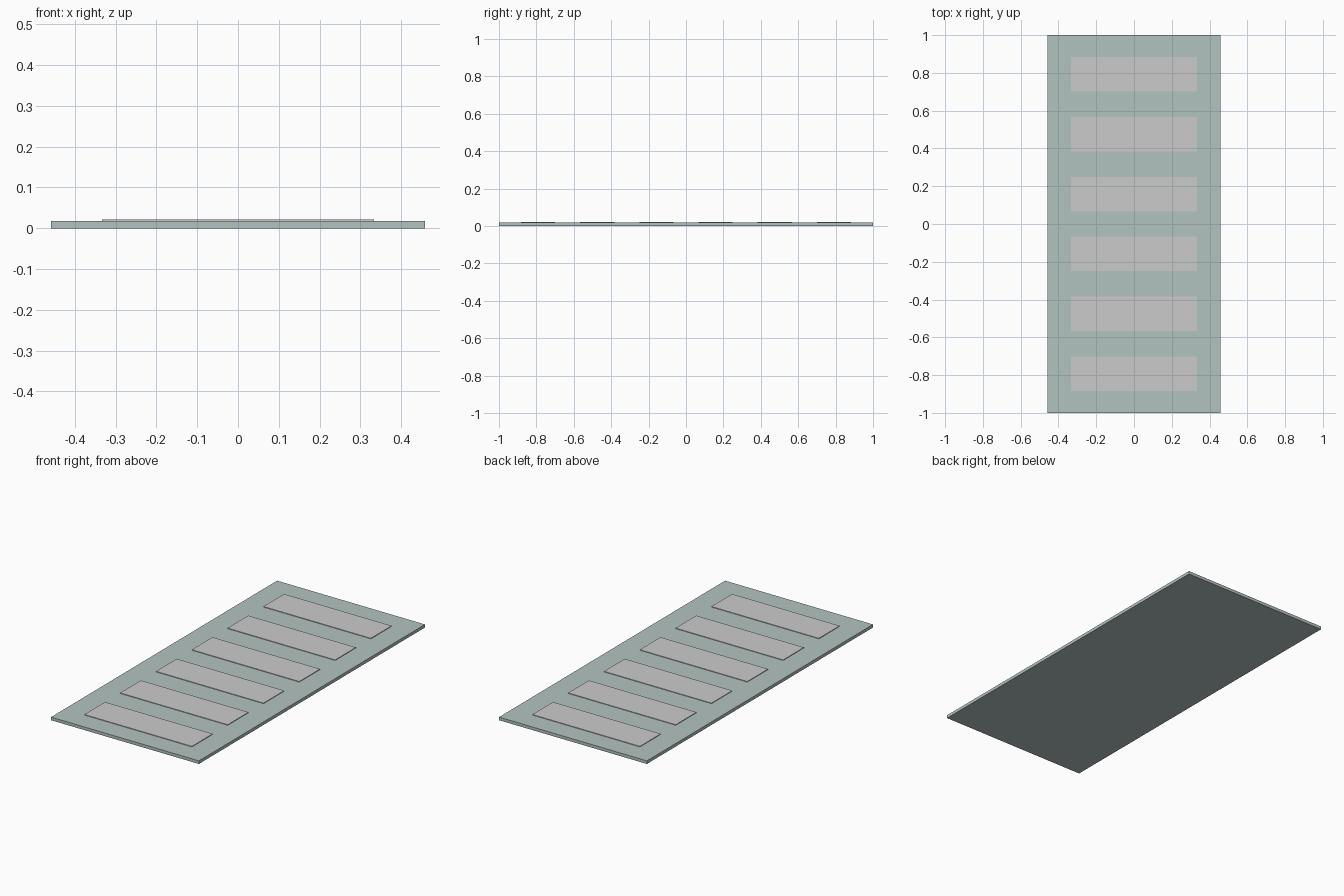
import bpy

if "Cube" in bpy.data.objects:
    bpy.data.objects.remove(bpy.data.objects["Cube"])

BASE_TOP = 0.0175
SLAT_TOP = 0.021


def material(name, rgb):
    mat = bpy.data.materials.new(name)
    mat.diffuse_color = (*rgb, 1.0)
    mat.use_nodes = True
    mat.node_tree.nodes["Principled BSDF"].inputs["Base Color"].default_value = mat.diffuse_color
    return mat


def box(name, half_x, half_y, z0, z1, y=0.0, mat=None):
    bpy.ops.mesh.primitive_cube_add(size=2, location=(0, y, (z0 + z1) / 2))
    ob = bpy.context.object
    ob.name = name
    ob.scale = (half_x, half_y, (z1 - z0) / 2)
    bpy.ops.object.transform_apply(location=False, rotation=False, scale=True)
    if mat:
        ob.data.materials.append(mat)
    return ob


base_mat = material("grey_green", (0.45, 0.55, 0.53))
slat_mat = material("light_grey", (0.8, 0.79, 0.785))

# Flat backing board
box("base_panel", 0.458, 1.0, 0.0, BASE_TOP, mat=base_mat)

# Six evenly spaced raised strips, resting on the board
for i in range(6):
    box(f"raised_strip_{i + 1}", 0.333, 0.0915, BASE_TOP, SLAT_TOP,
        y=(i - 2.5) * 0.3167, mat=slat_mat)
